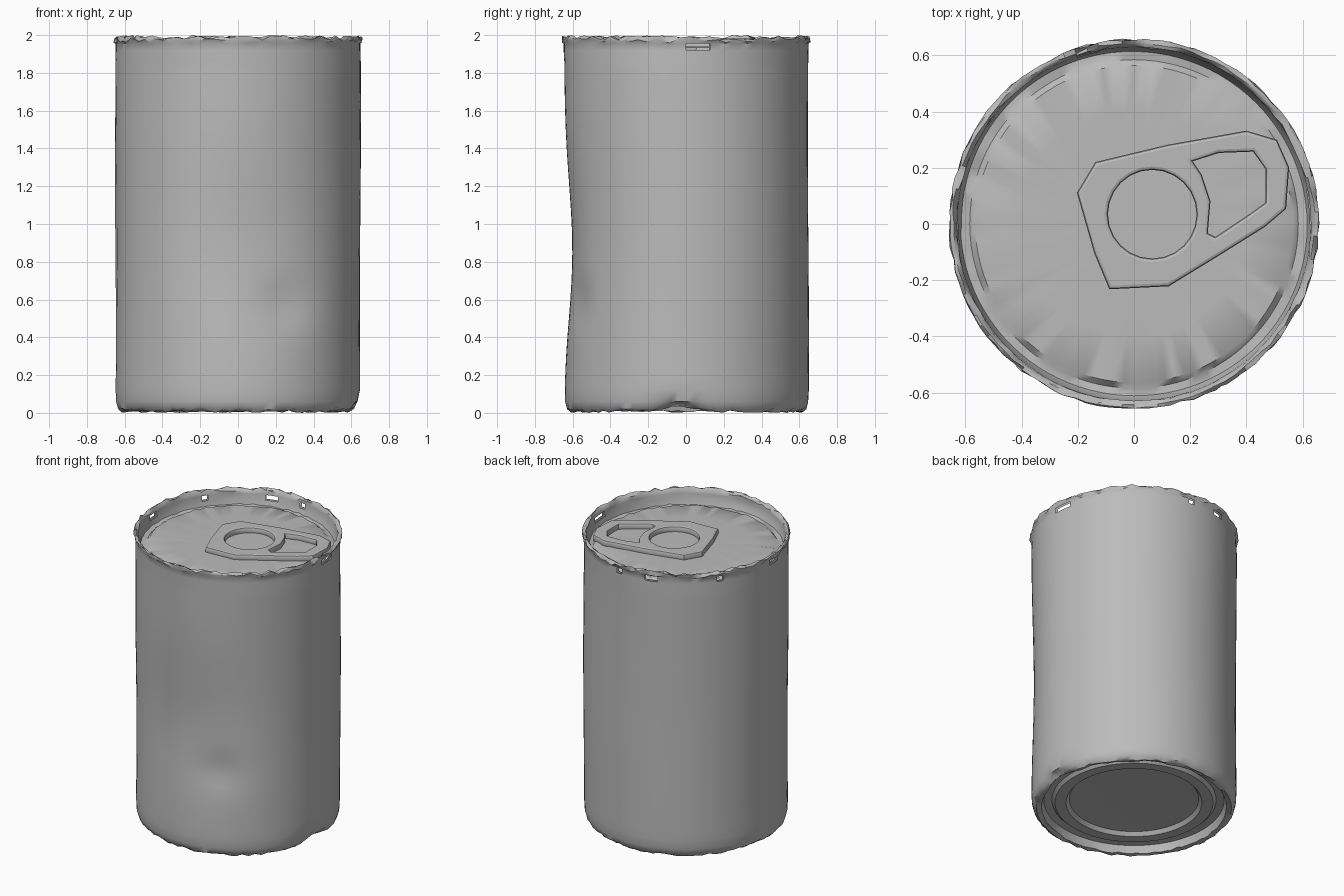
import bpy, bmesh, random
from math import sin, cos, pi, tau, atan2, exp, degrees, hypot, radians
from mathutils import Vector

random.seed(4)
if "Cube" in bpy.data.objects:
    bpy.data.objects.remove(bpy.data.objects["Cube"])

metal = bpy.data.materials.new("grey metal")
metal.use_nodes = True
GREY = (0.5, 0.5, 0.5, 1)
metal.diffuse_color = GREY
metal.node_tree.nodes["Principled BSDF"].inputs["Base Color"].default_value = GREY

SEG = 96


def finish(obj, angle):
    bpy.ops.object.select_all(action="DESELECT")
    obj.select_set(True)
    bpy.context.view_layer.objects.active = obj
    bpy.ops.object.shade_smooth_by_angle(angle=radians(angle))


def bump(d, width):
    return exp(-(d / width) ** 2)


def around(angle, centre):
    """Signed difference of two angles in degrees."""
    return (angle - centre + 180) % 360 - 180


def lathe(bm, profile):
    """Spin (radius, z) points; a zero radius closes the end."""
    rings = []
    for r, z in profile:
        n = SEG if r > 0 else 1
        rings.append([bm.verts.new((r * cos(tau * i / SEG), r * sin(tau * i / SEG), z))
                      for i in range(n)])
    for a, b in zip(rings, rings[1:]):
        for i in range(SEG):
            j = (i + 1) % SEG
            quad = [a[i % len(a)], a[j % len(a)], b[j % len(b)], b[i % len(b)]]
            bm.faces.new(list(dict.fromkeys(quad)))


# Can: stepped base, wall, rolled rim and sunken lid in one profile
base = [(0, 0.075), (0.2, 0.075), (0.41, 0.07), (0.43, 0.045), (0.5, 0.045),
        (0.52, 0.065), (0.57, 0.06), (0.585, 0.012), (0.615, 0.008),
        (0.635, 0.025), (0.645, 0.06)]
wall = [(0.648, 0.12 + 1.8 * i / 30) for i in range(31)]
rim = [(0.648, 1.955), (0.658, 1.97), (0.657, 1.985), (0.645, 1.988),
       (0.633, 1.975), (0.63, 1.955), (0.627, 1.92)]
lid = [(0.615, 1.885), (0.585, 1.882), (0.565, 1.9), (0.4, 1.903), (0.2, 1.903), (0, 1.903)]
bm = bmesh.new()
lathe(bm, base + wall + rim + lid)

for v in bm.verts:
    x, y, z = v.co
    r = hypot(x, y)
    a = degrees(atan2(y, x))
    if r > 0.6 and z < 1.9:
        # broad front dent, sharper crease and dent at the foot
        push = 0.05 * bump(around(a, -85), 38) * bump(z - 0.85, 0.5)
        push += 0.022 * bump(around(a, -66), 13) * bump(z - 0.58, 0.12)
        push += 0.03 * bump(around(a, -5), 14) * bump(z, 0.07)
        push += 0.003 * sin(3 * z + a / 25)
        v.co.x *= 1 - push / r
        v.co.y *= 1 - push / r
    if r > 0.57 and z < 0.03:
        v.co.z += 0.03 * bump(around(a, -3), 10) + random.uniform(-0.008, 0.006)
    # ragged edges
    if r > 0.6 and z > 1.96:
        v.co.z += random.uniform(-0.012, 0.012)
        k = 1 + random.uniform(-0.008, 0.006)
        v.co.x *= k
        v.co.y *= k
    elif r > 0.5 and z > 1.87 and r < 0.62:
        v.co.z += random.uniform(-0.006, 0.006)

# Small rust holes through both sides of the rim
holes = {5: 5, 85: 3, 105: 2, 143: 2, 183: 4}
gone = []
for f in bm.faces:
    c = f.calc_center_median()
    a = degrees(atan2(c.y, c.x))
    if hypot(c.x, c.y) > 0.6 and 1.925 < c.z < 1.95:
        if any(abs(around(a, h)) < w for h, w in holes.items()):
            gone.append(f)
bmesh.ops.delete(bm, geom=gone, context="FACES")
bmesh.ops.recalc_face_normals(bm, faces=bm.faces)
mesh = bpy.data.meshes.new("can_body")
bm.to_mesh(mesh)
bm.free()
mesh.materials.append(metal)
can = bpy.data.objects.new("can_body", mesh)
bpy.context.collection.objects.link(can)
finish(can, 40)

# Pull tab: outline with a round hole and a finger hole
outline = [(-.19, .11), (-.13, .21), (.12, .27), (.4, .32), (.5, .29), (.54, .2),
           (.53, .06), (.46, 0), (.3, -.1), (.12, -.21), (-.08, -.22), (-.13, -.1)]
finger = [(.19, .23), (.3, .265), (.43, .27), (.48, .2), (.48, .07),
          (.41, .02), (.29, -.06), (.25, -.04), (.26, .08), (.23, .17)]
ring = [(0.065 + 0.17 * cos(tau * i / 24), 0.035 + 0.17 * sin(tau * i / 24)) for i in range(24)]

curve = bpy.data.curves.new("tab_outline", "CURVE")
curve.dimensions = "2D"
curve.fill_mode = "BOTH"
curve.extrude = 0.012
curve.bevel_depth = 0.012
curve.bevel_resolution = 1
for points in (outline, finger, ring):
    spline = curve.splines.new("POLY")
    spline.points.add(len(points) - 1)
    for p, (x, y) in zip(spline.points, points):
        p.co = (x, y, 0, 1)
    spline.use_cyclic_u = True
helper = bpy.data.objects.new("tab_outline", curve)
bpy.context.collection.objects.link(helper)
bpy.context.view_layer.update()
tab_mesh = bpy.data.meshes.new_from_object(helper.evaluated_get(bpy.context.evaluated_depsgraph_get()))
bpy.data.objects.remove(helper)
tab_mesh.name = "pull_tab"
tab_mesh.materials.clear()
tab_mesh.materials.append(metal)
tab = bpy.data.objects.new("pull_tab", tab_mesh)
tab.location.z = 1.915
bpy.context.collection.objects.link(tab)
finish(tab, 40)
